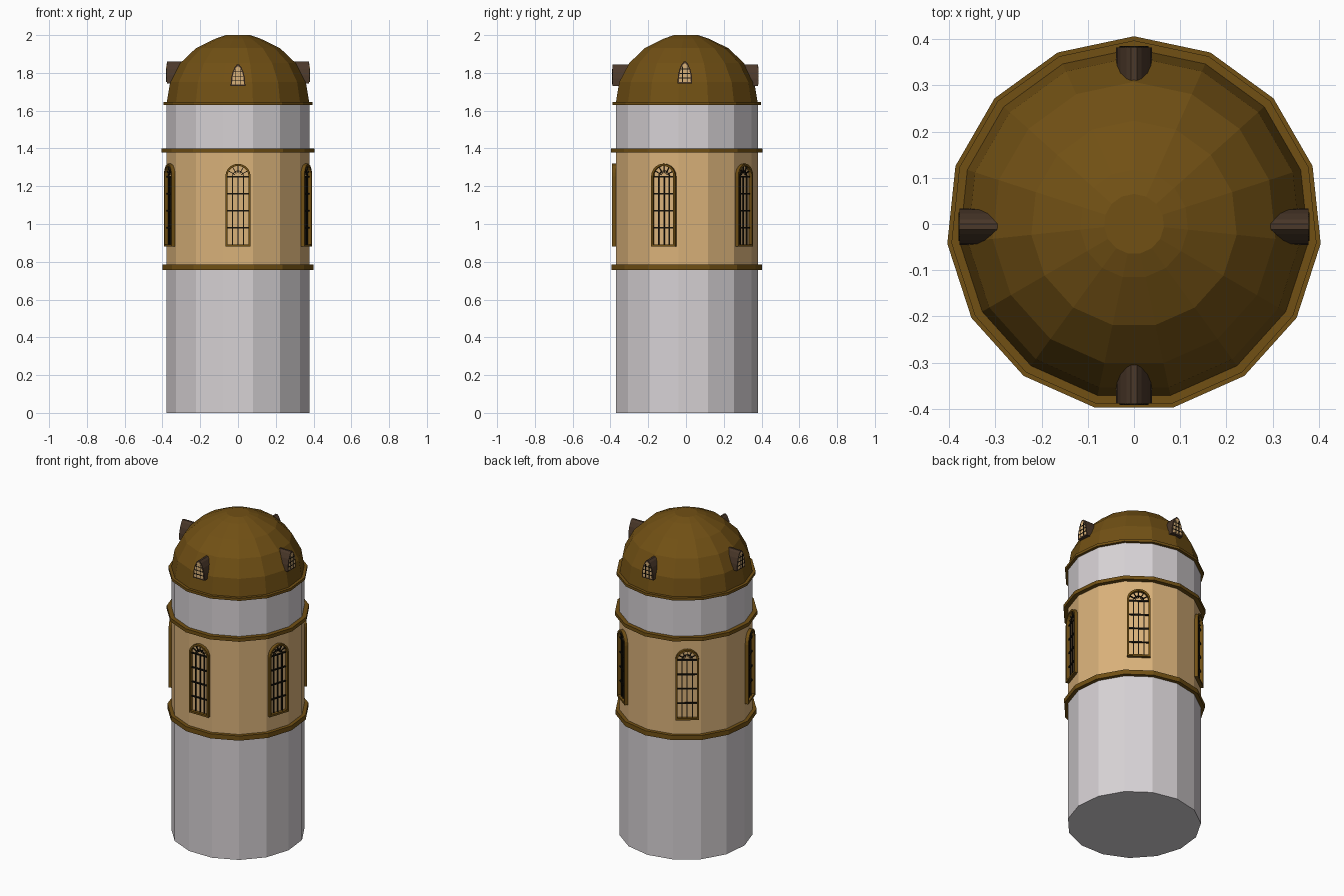
import bpy, bmesh, math
from mathutils import Vector

if "Cube" in bpy.data.objects:
    bpy.data.objects.remove(bpy.data.objects["Cube"])

SIDES = 15


def material(name, rgb):
    m = bpy.data.materials.new(name)
    m.diffuse_color = (*rgb, 1)
    m.use_nodes = True
    m.node_tree.nodes["Principled BSDF"].inputs["Base Color"].default_value = m.diffuse_color
    return m


GREY = material("pale grey plaster", (0.68, 0.645, 0.665))
TAN = material("tan stone", (0.70, 0.445, 0.195))
BRONZE = material("bronze brown", (0.165, 0.08, 0.007))
DARK = material("dark brown", (0.07, 0.04, 0.023))
BLACK = material("black bars", (0.008, 0.006, 0.003))


def finish(name, bm, *mats):
    bmesh.ops.recalc_face_normals(bm, faces=bm.faces)
    me = bpy.data.meshes.new(name)
    bm.to_mesh(me)
    bm.free()
    for m in mats:
        me.materials.append(m)
    ob = bpy.data.objects.new(name, me)
    bpy.context.collection.objects.link(ob)
    return ob


def lathe(name, profile, mats, loop=False, rule=None):
    """Turn (radius, z) points into a 15-sided solid with a corner at +y."""
    bm = bmesh.new()
    rings = []
    for r, z in profile:
        rings.append([bm.verts.new((r * math.cos(a), r * math.sin(a), z)) for a in
                      (math.radians(90 + 360 / SIDES * k) for k in range(SIDES))])
    pairs = list(zip(rings, rings[1:]))
    if loop:
        pairs.append((rings[-1], rings[0]))
    else:
        bm.faces.new(rings[0])
        bm.faces.new(rings[-1])
    for lo, hi in pairs:
        for k in range(SIDES):
            j = (k + 1) % SIDES
            bm.faces.new((lo[k], lo[j], hi[j], hi[k]))
    if rule:
        for f in bm.faces:
            f.material_index = rule(f.calc_center_median())
    return finish(name, bm, *mats)


def place(a, u, d, z, shift=0.0):
    """Local (across, outward, up) to world for a part facing angle a."""
    n = Vector((math.cos(a), math.sin(a), 0))
    t = Vector((-n.y, n.x, 0))
    return n * d + t * (u + shift) + Vector((0, 0, z))


def prism(bm, a, pts, d0, d1, shift=0.0):
    back = [bm.verts.new(place(a, u, d0, z, shift)) for u, z in pts]
    front = [bm.verts.new(place(a, u, d1, z, shift)) for u, z in pts]
    bm.faces.new(back)
    bm.faces.new(front)
    for i in range(len(pts)):
        j = (i + 1) % len(pts)
        bm.faces.new((back[i], back[j], front[j], front[i]))


def bar(bm, a, p, q, w, d0, d1, shift=0.0):
    p, q = Vector(p), Vector(q)
    s = (q - p).normalized() * w / 2
    s = Vector((-s.y, s.x))
    prism(bm, a, [p + s, q + s, q - s, p - s], d0, d1, shift)


def frame(bm, a, outer, inner, d0, d1):
    loops = [[bm.verts.new(place(a, u, d, z)) for u, z in pts]
             for pts, d in ((outer, d0), (outer, d1), (inner, d1), (inner, d0))]
    for L, M in zip(loops, loops[1:] + loops[:1]):
        for i in range(len(L)):
            j = (i + 1) % len(L)
            bm.faces.new((L[i], L[j], M[j], M[i]))


def arch(r, z0, zs, n=10):
    return [(-r, z0), (r, z0)] + [(r * math.cos(math.pi * k / n), zs + r * math.sin(math.pi * k / n))
                                  for k in range(n + 1)]


# Tower wall, tan in the window storey
lathe("tower_wall", [(0.38, 0), (0.38, 0.77), (0.38, 1.39), (0.38, 1.635)], [GREY, TAN],
      rule=lambda c: 1 if 0.77 < c.z < 1.39 else 0)

# Ring mouldings
for name, z0, z1, r in (("lower_moulding", 0.757, 0.786, 0.402),
                        ("upper_moulding", 1.378, 1.4, 0.406),
                        ("dome_moulding", 1.63, 1.646, 0.397)):
    lathe(name, [(0.37, z0), (r, z0), (r, z1), (0.37, z1)], [BRONZE], loop=True)

# Dome
dome = [(0.38 * math.cos(math.radians(t)), 1.64 + 0.36 * math.sin(math.radians(t)))
        for t in (0, 18, 36, 54, 72)]
lathe("dome", dome + [(0.065, 2.0)], [BRONZE])

# Five arched windows, one on every third wall face
frames, bars = bmesh.new(), bmesh.new()
for k in range(5):
    a = math.radians(-90 + 72 * k)
    frame(frames, a, arch(0.067, 0.88, 1.252), arch(0.056, 0.892, 1.252), 0.368, 0.391)
    D = (0.369, 0.379)
    for z in (0.98, 1.07, 1.16, 1.25):
        bar(bars, a, (-0.058, z), (0.058, z), 0.008, *D)
    for u in (-0.03, 0, 0.03):
        bar(bars, a, (u, 0.885), (u, 1.25), 0.006, *D)
    for i in range(1, 6):                       # fan light
        c, s = math.cos(math.pi * i / 6), math.sin(math.pi * i / 6)
        bar(bars, a, (0.018 * c, 1.252 + 0.018 * s), (0.058 * c, 1.252 + 0.058 * s), 0.004, *D)
    arc = [(0.03 * math.cos(math.pi * i / 6), 1.252 + 0.03 * math.sin(math.pi * i / 6)) for i in range(7)]
    for p, q in zip(arc, arc[1:]):
        bar(bars, a, p, q, 0.004, *D)
finish("window_frames", frames, BRONZE)
finish("window_bars", bars, BLACK)

# Four pointed dormers on the dome
half = [(0.039, 0), (0.037, 0.04), (0.029, 0.075), (0.016, 0.103), (0.006, 0.114)]
outline = half + [(-u, z) for u, z in reversed(half)]
bodies, panes, grids = bmesh.new(), bmesh.new(), bmesh.new()
for deg, out, z0, shift in ((-90, 0.388, 1.73, 0), (90, 0.382, 1.73, 0),
                            (0, 0.377, 1.745, -0.006), (180, 0.377, 1.745, 0.006)):
    a = math.radians(deg)
    prism(bodies, a, [(u, z + z0) for u, z in outline], 0.26, out, shift)
    prism(panes, a, [(u * 0.8, z * 0.84 + z0 + 0.008) for u, z in outline], out - 0.002, out + 0.001, shift)
    G = (out - 0.001, out + 0.003, shift)
    for z, w in ((0.028, 0.031), (0.052, 0.028), (0.076, 0.022)):
        bar(grids, a, (-w, z0 + z), (w, z0 + z), 0.004, *G)
    for u, h in ((-0.012, 0.09), (0.012, 0.09)):
        bar(grids, a, (u, z0 + 0.008), (u, z0 + h), 0.004, *G)
finish("dormer_bodies", bodies, DARK)
finish("dormer_panes", panes, TAN)
finish("dormer_bars", grids, BLACK)
